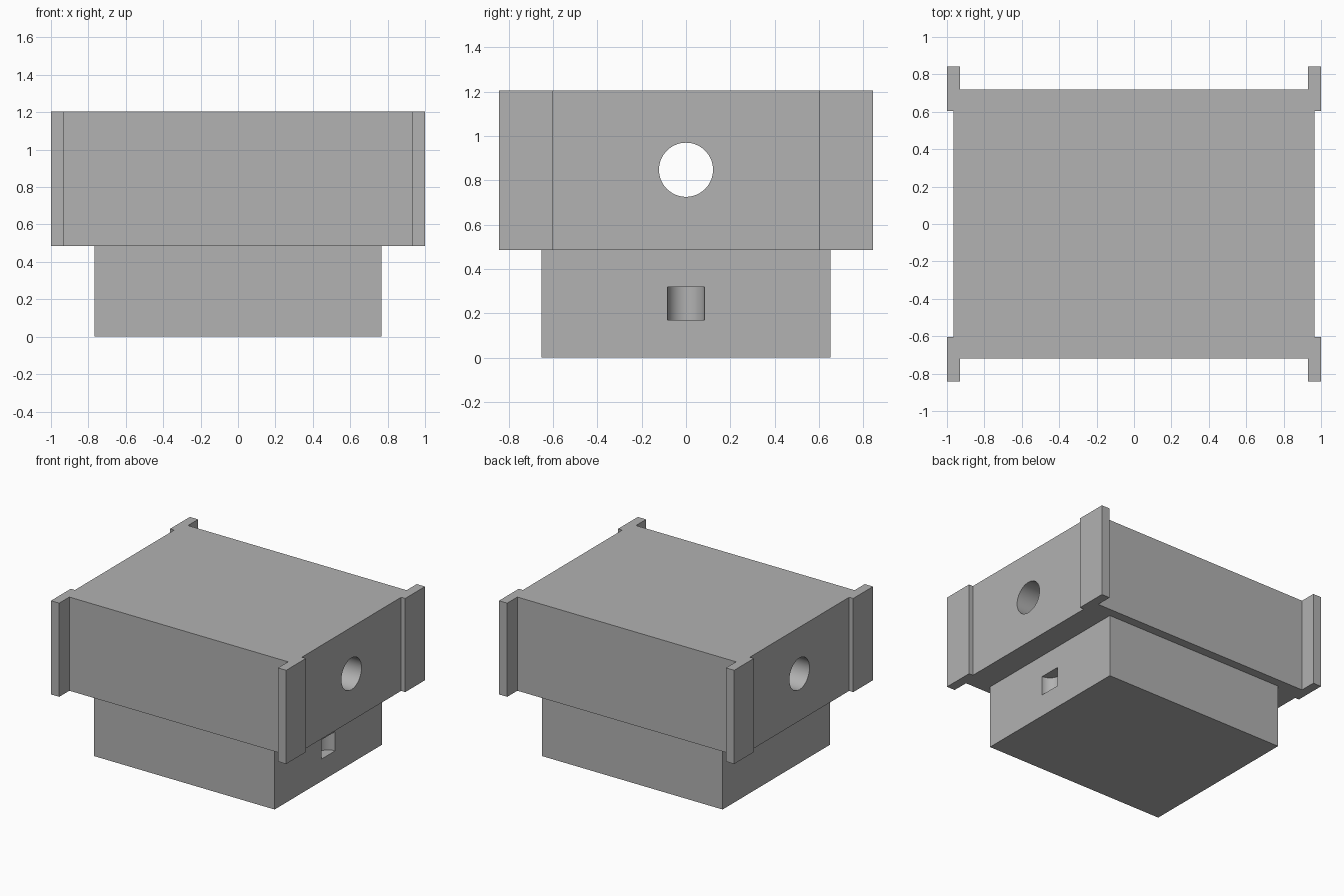
import bpy
import bmesh
import math
from mathutils import Matrix

cube = bpy.data.objects.get("Cube")
if cube:
    bpy.data.objects.remove(cube, do_unlink=True)

BASE_TOP = 0.485
TOP = 1.205

grey = bpy.data.materials.new("plain grey")
grey.use_nodes = True
colour = (0.445, 0.445, 0.445, 1)
grey.diffuse_color = colour
grey.node_tree.nodes["Principled BSDF"].inputs["Base Color"].default_value = colour


def add_object(name, bm):
    bmesh.ops.recalc_face_normals(bm, faces=bm.faces)
    mesh = bpy.data.meshes.new(name)
    bm.to_mesh(mesh)
    bm.free()
    mesh.materials.append(grey)
    obj = bpy.data.objects.new(name, mesh)
    bpy.context.collection.objects.link(obj)
    return obj


def prism(name, outline, bottom, top):
    """Extrude a plan outline between two heights."""
    bm = bmesh.new()
    face = bm.faces.new([bm.verts.new((x, y, bottom)) for x, y in outline])
    result = bmesh.ops.extrude_face_region(bm, geom=[face])
    verts = [v for v in result["geom"] if isinstance(v, bmesh.types.BMVert)]
    bmesh.ops.translate(bm, verts=verts, vec=(0, 0, top - bottom))
    return add_object(name, bm)


def cylinder(name, radius, depth, matrix):
    bm = bmesh.new()
    bmesh.ops.create_cone(bm, cap_ends=True, segments=64, radius1=radius,
                          radius2=radius, depth=depth, matrix=matrix)
    return add_object(name, bm)


def cut(target, cutter):
    """Subtract the cutter, smooth the bore and discard the cutter."""
    cutter.hide_render = True
    mod = target.modifiers.new("cut", "BOOLEAN")
    mod.operation = "DIFFERENCE"
    mod.solver = "EXACT"
    mod.object = cutter
    bpy.ops.object.select_all(action="DESELECT")
    bpy.context.view_layer.objects.active = target
    target.select_set(True)
    bpy.ops.object.modifier_apply(modifier=mod.name)
    bpy.ops.object.shade_smooth_by_angle(angle=math.radians(30))
    bpy.data.objects.remove(cutter, do_unlink=True)


# Upper body with a projecting flange at each corner
quarter = [(0.965, 0.603), (1.0, 0.603), (1.0, 0.843), (0.93, 0.843), (0.93, 0.72)]
half = quarter + [(-x, y) for x, y in reversed(quarter)]
outline = half + [(x, -y) for x, y in reversed(half)]
body = prism("upper_body", outline, BASE_TOP, TOP)

# Round bore running right through the body
cut(body, cylinder("bore_cutter", 0.122, 2.4,
                   Matrix.Translation((0, 0, 0.847)) @ Matrix.Rotation(math.pi / 2, 4, "Y")))

# Narrower base block
corner_x, corner_y = 0.768, 0.652
base = prism("base_block", [(corner_x, corner_y), (-corner_x, corner_y),
                            (-corner_x, -corner_y), (corner_x, -corner_y)], 0, BASE_TOP)

# Half-round notch in one side of the base
cut(base, cylinder("notch_cutter", 0.084, 0.148, Matrix.Translation((corner_x, 0, 0.244))))
